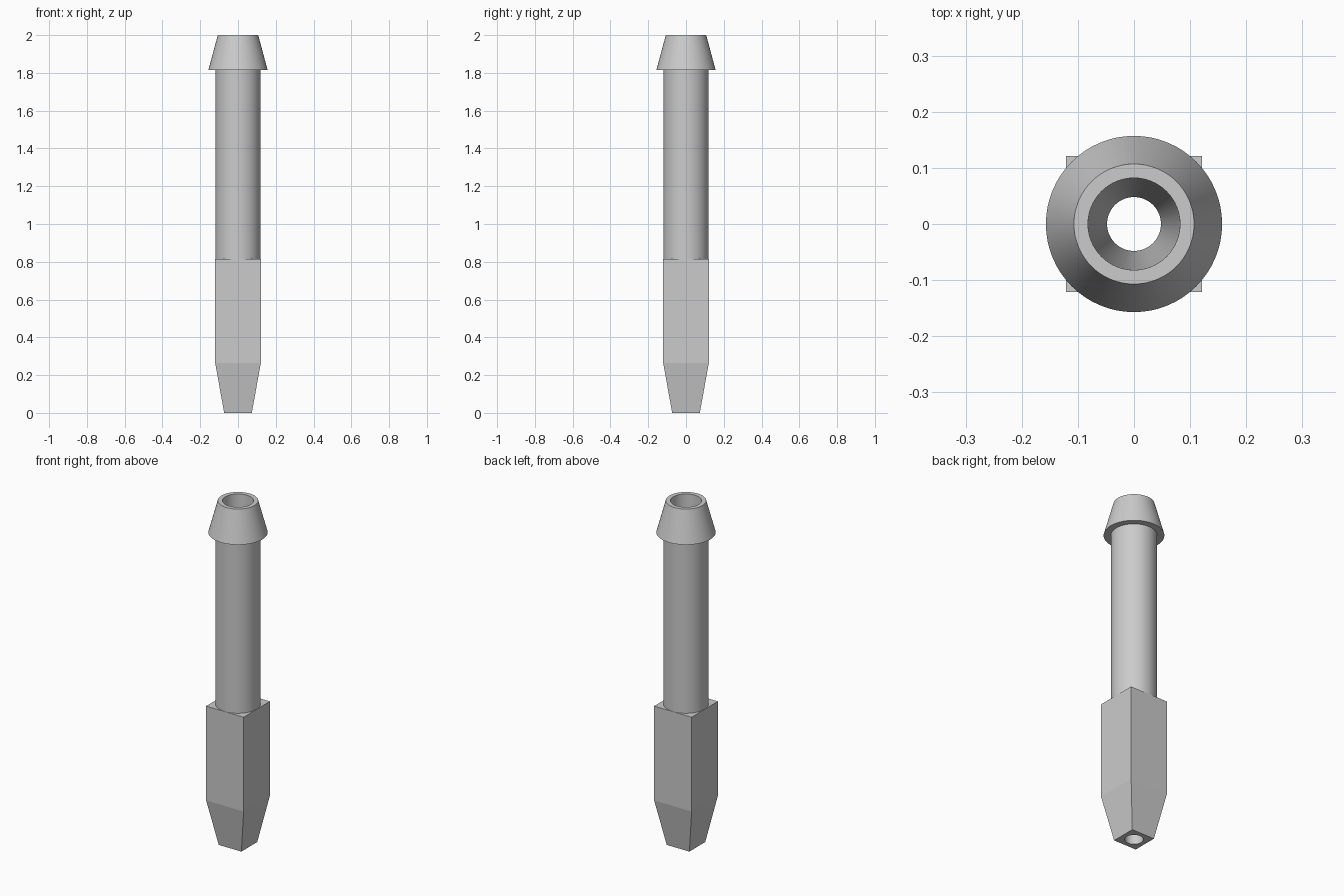
import bpy, bmesh, math

cube = bpy.data.objects.get("Cube")
if cube:
    bpy.data.objects.remove(cube, do_unlink=True)

SEGMENTS = 64
SHAFT, BLOCK, TIP = 0.12, 0.121, 0.073
BORE_LOW, BORE_TOP = 0.048, 0.082
SHOULDER, HEAD_BASE, TOP = 0.815, 1.815, 2.0

grey = bpy.data.materials.new("plain grey")
grey.use_nodes = True
colour = (0.6, 0.6, 0.6, 1)
grey.diffuse_color = colour
grey.node_tree.nodes["Principled BSDF"].inputs["Base Color"].default_value = colour


def loft(name, rings):
    """Skin a list of (shape, half width, height) rings."""
    bm = bmesh.new()
    loops = []
    for shape, size, z in rings:
        loop = []
        for i in range(SEGMENTS):
            a = math.tau * i / SEGMENTS
            c, s = math.cos(a), math.sin(a)
            r = size / max(abs(c), abs(s)) if shape == "square" else size
            loop.append(bm.verts.new((r * c, r * s, z)))
        loops.append(loop)
    for low, high in zip(loops, loops[1:]):
        for i in range(SEGMENTS):
            j = (i + 1) % SEGMENTS
            bm.faces.new((low[i], low[j], high[j], high[i]))
    # Merge the small strips of each flat side into single faces
    bmesh.ops.dissolve_limit(bm, angle_limit=math.radians(0.5),
                             verts=bm.verts, edges=bm.edges)
    mesh = bpy.data.meshes.new(name)
    bm.to_mesh(mesh)
    bm.free()
    mesh.materials.append(grey)
    obj = bpy.data.objects.new(name, mesh)
    bpy.context.collection.objects.link(obj)
    bpy.ops.object.select_all(action="DESELECT")
    obj.select_set(True)
    bpy.context.view_layer.objects.active = obj
    bpy.ops.object.shade_smooth_by_angle(angle=math.radians(8))
    return obj


# Square block with tapered tip, open at the bore
loft("square_block", [
    ("round", BORE_LOW, 0), ("square", TIP, 0), ("square", BLOCK, 0.265),
    ("square", BLOCK, SHOULDER), ("round", SHAFT, SHOULDER)])

# Straight round shaft
loft("shaft", [("round", SHAFT, SHOULDER), ("round", SHAFT, HEAD_BASE)])

# Flared collar with a flat rim
loft("flared_head", [
    ("round", SHAFT, HEAD_BASE), ("round", 0.157, HEAD_BASE),
    ("round", 0.107, TOP), ("round", BORE_TOP, TOP)])

# Tapered through hole
loft("bore", [("round", BORE_TOP, TOP), ("round", BORE_LOW, 0)])
